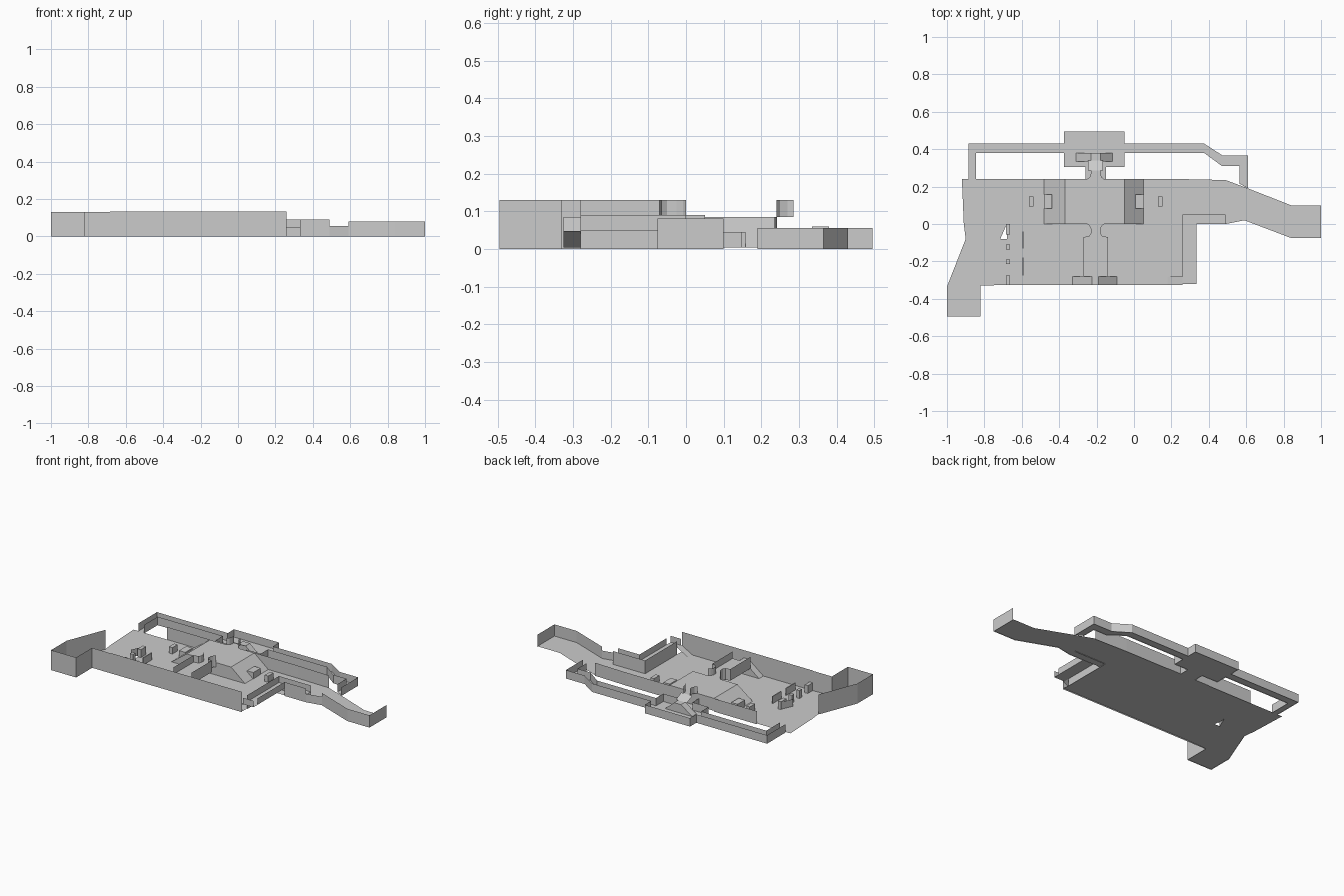
import bpy, math

if "Cube" in bpy.data.objects:
    bpy.data.objects.remove(bpy.data.objects["Cube"])

F = 0.004      # ground floor height
UP = 0.085     # raised level
CX = -0.205    # symmetry line of the bridge


def mesh(name, verts, faces):
    me = bpy.data.meshes.new(name)
    me.from_pydata(verts, [], faces)
    me.update()
    ob = bpy.data.objects.new(name, me)
    bpy.context.collection.objects.link(ob)
    return ob


def floor(name, pts, z=F):
    """Flat polygon; z may be a number or a function of (x, y)."""
    h = z if callable(z) else (lambda x, y: z)
    return mesh(name, [(x, y, h(x, y)) for x, y in pts], [list(range(len(pts)))])


def rect(x0, x1, y0, y1):
    return [(x0, y0), (x1, y0), (x1, y1), (x0, y1)]


def wall(name, pts, top, bottom=0.0, closed=False):
    """Thin upright wall along a path."""
    n = len(pts)
    v = [(x, y, bottom) for x, y in pts] + [(x, y, top) for x, y in pts]
    f = [(i, (i + 1) % n, n + (i + 1) % n, n + i) for i in range(n if closed else n - 1)]
    return mesh(name, v, f)


def block(name, x0, x1, y0, y1, z0, z1):
    p = rect(x0, x1, y0, y1)
    v = [(x, y, z0) for x, y in p] + [(x, y, z1) for x, y in p]
    mesh(name, v, [(3, 2, 1, 0), (4, 5, 6, 7)] +
         [(i, (i + 1) % 4, 4 + (i + 1) % 4, 4 + i) for i in range(4)])


def ramp_strip(name, prof, y0, y1):
    """x,z profile swept over y, with side skirts down to the ground."""
    n = len(prof)
    v = [(x, y0, z) for x, z in prof] + [(x, y1, z) for x, z in prof]
    f = [(i, i + 1, n + i + 1, n + i) for i in range(n - 1)]
    f += [tuple(range(n - 1, -1, -1)), tuple(range(n, 2 * n))]
    mesh(name, v, f)


def mirrored(half):
    """Offsets from the bridge centre line -> closed symmetric outline."""
    return [(CX + d, y) for d, y in half] + [(CX - d, y) for d, y in reversed(half)]


# Ground floors
floor("lane_floor", [(-0.92, 0.24), (-0.91, 0.0), (0.49, 0.0), (0.59, 0.02), (0.84, -0.075),
                     (1, -0.075), (1, 0.10), (0.84, 0.10), (0.61, 0.19), (0.49, 0.235), (0.26, 0.24)][::-1])
floor("yard_floor", rect(-0.68, 0.26, -0.325, 0.0))
floor("west_floor", [(-0.91, 0.0), (-0.90, -0.08), (-1, -0.335), (-1, -0.495), (-0.82, -0.495),
                     (-0.82, -0.33), (-0.68, -0.325), (-0.68, -0.08), (-0.715, -0.08), (-0.68, 0.0)])

# Outer walls
wall("west_room_wall", [(-0.90, -0.08), (-1, -0.335), (-1, -0.495), (-0.82, -0.495),
                        (-0.82, -0.33), (-0.68, -0.33)], 0.13)
wall("front_wall", [(-0.685, -0.33), (0.26, -0.33)], 0.132)
wall("yard_west_corner", [(-0.68, 0.0), (-0.715, -0.08)], 0.05)
wall("lane_north_wall_west", [(-0.68, 0.242), (-0.37, 0.242)], UP)
wall("lane_north_wall_east", [(-0.05, 0.242), (0.26, 0.242), (0.49, 0.235)], UP)
wall("east_lane_south_wall", [(0.335, 0.0), (0.49, 0.0)], 0.09)
wall("east_throat_wall", [(0.49, 0.0), (0.59, 0.02)], 0.055)
wall("east_end_wall", [(0.59, 0.02), (0.84, -0.075), (1, -0.075), (1, 0.10)], 0.08)

# Raised middle of the lane with a ramp at each end
ramp_strip("lane_platform", [(-0.48, F), (-0.37, UP), (-0.05, UP), (0.05, F)], 0.0, 0.24)

# Bridge across the yard: deck, parapets and stairs
half = [(0.065, -0.28), (0.065, -0.07), (0.035, -0.065), (0.025, -0.05),
        (0.025, -0.025), (0.035, -0.008), (0.045, 0.0)]
floor("bridge_deck", mirrored(half), UP)
for s, side in ((1, "east"), (-1, "west")):
    wall("bridge_parapet_" + side, [(CX + s * d, y) for d, y in half], 0.13, UP - 0.03)
ramp_strip("yard_stairs", [(-0.33, F), (-0.225, UP), (-0.19, UP), (-0.09, F)], -0.325, -0.28)

# North gateway sloping down from the lane to the back room
gate = [(0.045, 0.24), (0.032, 0.25), (0.025, 0.27), (0.025, 0.285)]
floor("gateway_deck", mirrored(gate), UP)
floor("gateway_slope", rect(CX - 0.04, CX + 0.04, 0.285, 0.34),
      lambda x, y: UP if y < 0.3 else 0.06)
for s, side in ((1, "east"), (-1, "west")):
    wall("gateway_wall_" + side, [(CX + s * d, y) for d, y in gate], 0.13, UP)
    wall("gateway_outer_wall_" + side, [(CX + s * 0.055, 0.24), (CX + s * 0.055, 0.305)], 0.055)
ramp_strip("back_room_stairs", [(-0.31, F), (-0.23, 0.06), (-0.18, 0.06), (-0.115, F)], 0.335, 0.38)

# Back passage: floors and low walls
H = 0.055
floor("gateway_floor", rect(CX - 0.055, CX + 0.055, 0.24, 0.305))
floor("back_room_floor", rect(-0.375, -0.05, 0.305, 0.495))
w_out = [(-0.375, 0.43), (-0.885, 0.43), (-0.885, 0.24)]
w_in = [(-0.845, 0.24), (-0.845, 0.38), (-0.375, 0.38)]
e_out = [(-0.05, 0.43), (0.375, 0.43), (0.475, 0.365), (0.61, 0.365), (0.61, 0.19)]
e_in = [(0.565, 0.215), (0.565, 0.31), (0.47, 0.31), (0.375, 0.38), (-0.05, 0.38)]
floor("back_passage_west_floor", w_out + w_in)
floor("back_passage_east_floor", (e_out + e_in)[::-1])
for name, p in (("west_outer", w_out), ("west_inner", w_in), ("east_outer", e_out), ("east_inner", e_in)):
    wall("back_passage_wall_" + name, p, H)
wall("back_room_wall", [(-0.375, 0.43), (-0.375, 0.495), (-0.05, 0.495), (-0.05, 0.43)], H)
for s, side in ((1, "east"), (-1, "west")):
    x = CX + s * 0.17 + (0 if s < 0 else -0.015)
    wall("back_room_front_" + side, [(x, 0.38), (x, 0.305), (CX + s * 0.055, 0.305)], H)

# Raised east corridor
floor("east_corridor_floor", rect(0.26, 0.335, -0.32, 0.0), 0.048)
floor("east_corridor_landing", rect(0.26, 0.49, 0.0, 0.05), 0.048)
wall("east_corridor_inner_wall", [(0.26, -0.28), (0.26, 0.05), (0.49, 0.05)], 0.09, 0.0)
wall("east_corridor_outer_wall", [(0.335, 0.0), (0.335, -0.28)], 0.09, 0.048)
wall("east_corridor_end_wall", [(0.335, -0.32), (0.26, -0.32)], 0.09, 0.048)
floor("east_corridor_steps", rect(0.18, 0.26, -0.325, -0.28), lambda x, y: F if x < 0.2 else 0.048)

# Cover blocks in the lane
for i, (x, w, d, z) in enumerate([(-0.55, 0.025, 0.055, F), (-0.46, 0.045, 0.075, F),
                                  (0.03, 0.045, 0.075, F), (0.14, 0.025, 0.055, F)]):
    block("lane_cover_%d" % i, x - w / 2, x + w / 2, 0.12 - d / 2, 0.12 + d / 2, z, 0.045)

# Stalls along the west side of the yard
for i, (y0, y1) in enumerate([(-0.055, 0.0), (-0.215, -0.19), (-0.135, -0.11), (-0.325, -0.275)]):
    block("stall_post_%d" % i, -0.685, -0.662, y0, y1, F, 0.055)
for i, (y0, y1) in enumerate([(-0.13, -0.04), (-0.275, -0.18)]):
    block("stall_screen_%d" % i, -0.596, -0.59, y0, y1, F, 0.05)
